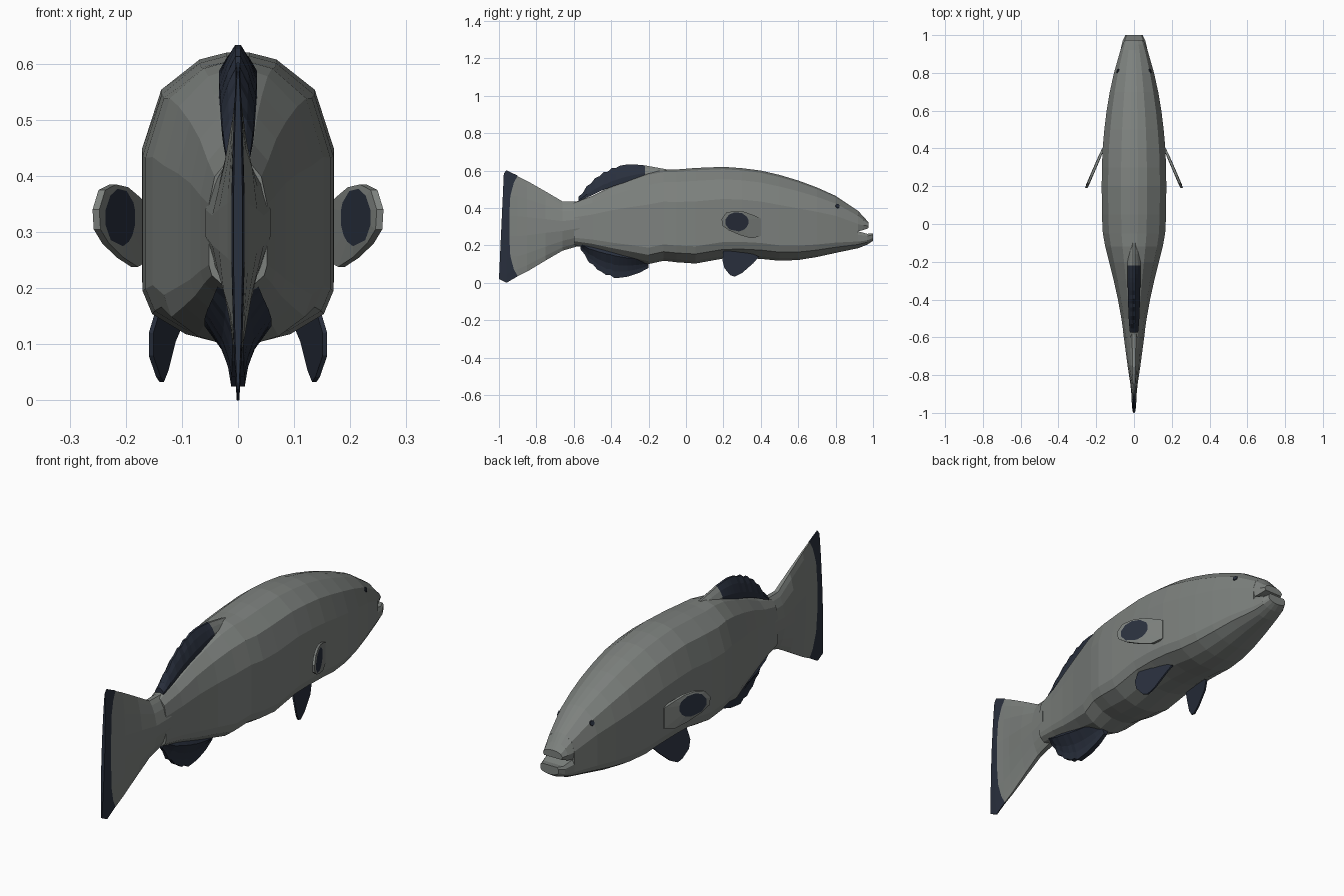
import bpy, bmesh, math
from mathutils import Vector
from mathutils.bvhtree import BVHTree

if "Cube" in bpy.data.objects:
    bpy.data.objects.remove(bpy.data.objects["Cube"])


def material(name, rgb):
    m = bpy.data.materials.new(name)
    m.diffuse_color = (*rgb, 1)
    m.use_nodes = True
    m.node_tree.nodes["Principled BSDF"].inputs["Base Color"].default_value = m.diffuse_color
    return m


GREY = material("scale grey", (0.205, 0.22, 0.208))
DARK = material("fin navy", (0.022, 0.029, 0.047))


def finish(name, bm):
    bmesh.ops.recalc_face_normals(bm, faces=bm.faces)
    me = bpy.data.meshes.new(name)
    bm.to_mesh(me)
    bm.free()
    me.materials.append(GREY)
    me.materials.append(DARK)
    ob = bpy.data.objects.new(name, me)
    bpy.context.collection.objects.link(ob)
    return ob


def loft(name, half, sections, dark=lambda i: False, bend=lambda i, t: 0.0):
    """Skin symmetric rings; half = (width, height) fractions from top down,
    sections = (y, z bottom, z top, half width)."""
    ring = [(w, t) for w, t in half] + [(-w, t) for w, t in reversed(half)]
    bm = bmesh.new()
    rows = [[bm.verts.new((w * hw, y + bend(i, t), zb + t * (zt - zb))) for w, t in ring]
            for i, (y, zb, zt, hw) in enumerate(sections)]
    n = len(ring)
    for i in range(len(rows) - 1):
        for k in range(n):
            f = bm.faces.new((rows[i][k], rows[i][(k + 1) % n],
                              rows[i + 1][(k + 1) % n], rows[i + 1][k]))
            f.material_index = int(dark(i))
    for i, row in ((0, rows[0]), (len(rows) - 2, rows[-1])):
        bm.faces.new(row).material_index = int(dark(i))
    return finish(name, bm)


def sample(keys, y):
    """Linear interpolation of key rows by their first value."""
    for a, b in zip(keys, keys[1:]):
        if b[0] <= y <= a[0]:
            f = (a[0] - y) / (a[0] - b[0])
            return [p + f * (q - p) for p, q in zip(a, b)]
    return list(keys[-1])


# Body
body_half = [(.12, 1), (.4, .975), (.8, .865), (1, .65), (1, .18), (.9, .1), (.55, .03), (.2, 0)]
body = loft("body", body_half, [
    (.92, .185, .385, .072), (.8, .16, .465, .106), (.7, .138, .51, .128), (.6, .122, .547, .145),
    (.5, .118, .577, .157), (.4, .128, .6, .166), (.3, .132, .613, .17), (.2, .13, .62, .171),
    (.05, .103, .614, .17), (-.05, .11, .606, .165), (-.12, .118, .604, .152), (-.2, .1, .59, .132),
    (-.3, .125, .555, .107), (-.4, .15, .515, .085), (-.5, .18, .465, .067), (-.6, .2, .43, .052)])

# Jaws either side of the open mouth
loft("upper_jaw", [(.12, 1), (.4, .95), (.8, .75), (1, .35), (.9, 0)],
     [(.92, .275, .385, .072), (.95, .283, .352, .06), (.975, .292, .325, .05)])
loft("lower_jaw", [(.85, 1), (1, .8), (1, .39), (.9, .22), (.55, .07), (.2, 0)],
     [(.92, .185, .275, .072), (.97, .205, .262, .06), (1, .224, .265, .046)])

# Tail, with a dark rear margin that widens at both tips
tail_half = [(.2, 1), (.45, .93), (.75, .8), (1, .6), (1, .4), (.75, .2), (.45, .07), (.2, 0)]


def tail_bend(i, t):
    if i == 5:
        return .045 * (2 * t - 1) ** 4
    return .013 * (2 * t - 1) if i == 7 else 0


loft("tail", tail_half, [
    (-.57, .198, .435, .058), (-.66, .172, .435, .046), (-.75, .12, .488, .034),
    (-.85, .06, .545, .019), (-.9, .035, .57, .014), (-.945, .035, .573, .012),
    (-.96, 0, .602, .011), (-.987, .02, .585, .008)],
    dark=lambda i: i >= 5, bend=tail_bend)

# Dorsal fin: grey ridge in front, dark scalloped blade behind
dorsal = [(-.1, .57, .606, .03), (-.22, .57, .628, .034), (-.3, .545, .635, .034), (-.38, .52, .622, .032),
          (-.46, .49, .582, .03), (-.52, .46, .53, .027), (-.575, .435, .46, .022)]
rows = [dorsal[0], (-.16, .57, .617, .032)]
for k in range(17):
    y, zb, zt, hw = sample(dorsal, -.22 - .355 * k / 16)
    rows.append((y, zb, zt - (.009 if k % 2 and k > 5 else 0), hw))
loft("dorsal_fin", [(.15, 1), (.6, .7), (1, .3), (1, 0)], rows, dark=lambda i: i >= 2)

# Anal fin: flared at the body, thin at its lower edge
anal = [(-.2, .08, .13, .04), (-.25, .053, .14, .055), (-.31, .033, .15, .06), (-.38, .024, .165, .06),
        (-.45, .05, .18, .055), (-.52, .11, .195, .045), (-.565, .18, .21, .035)]
rows = []
for k in range(17):
    y, zb, zt, hw = sample(anal, -.2 - .365 * k / 16)
    rows.append((y, zb + (.008 if k % 2 and k > 7 else 0), zt, hw))
loft("anal_fin", [(.8, 1), (1, .85), (.5, .5), (.3, .25), (.2, 0)], rows, dark=lambda i: True)


def plate(name, outer, inner, thick):
    """Thin plate with a dark inner panel on both faces, grey border."""
    bm = bmesh.new()
    off = Vector((thick / 2, 0, 0))
    loops = []
    for s in (1, -1):
        o = [bm.verts.new(Vector(p) + s * off) for p in outer]
        i = [bm.verts.new(Vector(p) + s * off * 1.4) for p in inner]
        n = len(o)
        for k in range(n):
            j = (k + 1) % n
            bm.faces.new((o[k], o[j], i[j], i[k]))
        bm.faces.new(i).material_index = 1
        loops.append(o)
    for k in range(n):
        j = (k + 1) % n
        bm.faces.new((loops[0][k], loops[0][j], loops[1][j], loops[1][k]))
    return finish(name, bm)


tree = BVHTree.FromPolygons([v.co for v in body.data.vertices],
                            [p.vertices for p in body.data.polygons])
pectoral = [(.4, .3), (.4, .345), (.36, .362), (.31, .38), (.26, .385), (.215, .375),
            (.19, .34), (.195, .305), (.23, .28), (.29, .255), (.35, .238), (.4, .25)]
pelvic = [(.10, .39, .14), (.115, .3, .18), (.14, .2, .17), (.155, .195, .12), (.155, .205, .08),
          (.142, .235, .042), (.136, .26, .033), (.128, .3, .053), (.115, .36, .105)]

for side, label in ((1, "right"), (-1, "left")):
    # Pectoral fin sweeping out and back, with an oval dark panel
    out = lambda y, z: (side * (.163 + (.4 - y) * .43), y, z)
    oval = []
    for y, z in pectoral:
        a = math.atan2((z - .322) / .05, (y - .275) / .065)
        oval.append(out(.272 + .063 * math.cos(a), .326 + .052 * math.sin(a)))
    plate(label + "_pectoral_fin", [out(y, z) for y, z in pectoral], oval, .012)

    # Pelvic fin, all dark
    bm = bmesh.new()
    front = [bm.verts.new((side * (x + .004), y, z)) for x, y, z in pelvic]
    back = [bm.verts.new((side * (x - .004), y, z)) for x, y, z in pelvic]
    bm.faces.new(front)
    bm.faces.new(back)
    for k in range(len(front)):
        j = (k + 1) % len(front)
        bm.faces.new((front[k], front[j], back[j], back[k]))
    for f in bm.faces:
        f.material_index = 1
    finish(label + "_pelvic_fin", bm)

    # Eye: small disc lying on the head surface
    loc, normal, _, _ = tree.ray_cast(Vector((side, .81, .41)), Vector((-side, 0, 0)))
    if normal.x * side < 0:
        normal = -normal
    bm = bmesh.new()
    bmesh.ops.create_cone(bm, cap_ends=True, segments=8, radius1=.013, radius2=.011, depth=.008)
    for f in bm.faces:
        f.material_index = 1
    eye = finish(label + "_eye", bm)
    eye.location = loc
    eye.rotation_euler = normal.to_track_quat('Z', 'Y').to_euler()
